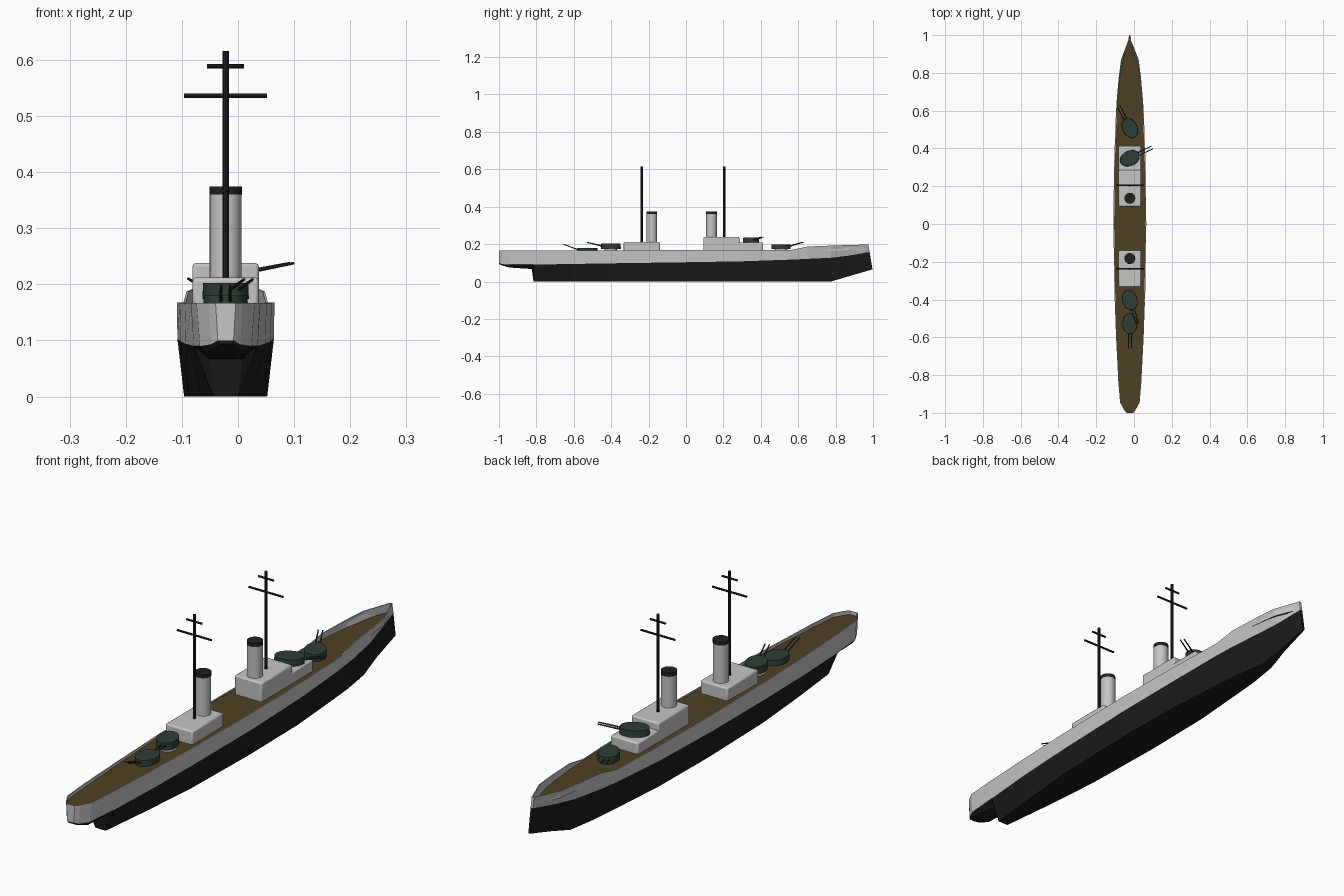
import bpy, bmesh, math
from mathutils import Vector

if "Cube" in bpy.data.objects:
    bpy.data.objects.remove(bpy.data.objects["Cube"])

CX = -0.022  # ship centre line


def material(name, rgb):
    m = bpy.data.materials.new(name)
    m.diffuse_color = (*rgb, 1)
    m.use_nodes = True
    m.node_tree.nodes["Principled BSDF"].inputs["Base Color"].default_value = m.diffuse_color
    return m


GREY = material("light grey paint", (0.56, 0.56, 0.56))
BLACK = material("black hull paint", (0.011, 0.011, 0.011))
DECK = material("brown deck", (0.078, 0.051, 0.016))
GREEN = material("dark green", (0.028, 0.048, 0.033))
DARK = material("dark metal", (0.014, 0.015, 0.015))


def finish(bm, name, *mats):
    bmesh.ops.recalc_face_normals(bm, faces=bm.faces)
    me = bpy.data.meshes.new(name)
    bm.to_mesh(me)
    bm.free()
    for m in mats:
        me.materials.append(m)
    ob = bpy.data.objects.new(name, me)
    bpy.context.collection.objects.link(ob)
    return ob


def smooth(ob):
    bpy.ops.object.select_all(action='DESELECT')
    ob.select_set(True)
    bpy.context.view_layer.objects.active = ob
    bpy.ops.object.shade_smooth_by_angle(angle=math.radians(35))


def rod(name, a, b, r, mat, sides=20, r2=None):
    a, b = Vector(a), Vector(b)
    bm = bmesh.new()
    bmesh.ops.create_cone(bm, cap_ends=True, segments=sides, radius1=r,
                          radius2=r if r2 is None else r2, depth=(b - a).length)
    ob = finish(bm, name, mat)
    ob.location = (a + b) / 2
    ob.rotation_mode = 'QUATERNION'
    ob.rotation_quaternion = (b - a).to_track_quat('Z', 'Y')
    smooth(ob)
    return ob


def block(name, half, y0, y1, z0, z1):
    bm = bmesh.new()
    bmesh.ops.create_cube(bm, size=1)
    for v in bm.verts:
        v.co = (CX + v.co.x * 2 * half, (y0 + y1) / 2 + v.co.y * (y1 - y0),
                (z0 + z1) / 2 + v.co.z * (z1 - z0))
    ob = finish(bm, name, GREY)
    bev = ob.modifiers.new("bevel", 'BEVEL')
    bev.width = 0.006
    bev.segments = 2
    smooth(ob)


# Hull stations: y, half widths (rim, waterline, keel), heights (rim, waterline, keel)
STATIONS = [
    (-1.0, .018, .014, .010, .167, .100, .094),
    (-.985, .030, .026, .020, .167, .093, .086),
    (-.945, .052, .046, .035, .167, .090, .075),
    (-.825, .062, .056, .030, .167, .090, .067),
    (-.815, .062, .057, .022, .167, .090, 0),
    (-.6, .073, .071, .045, .167, .094, 0),
    (-.35, .082, .080, .066, .167, .098, 0),
    (0, .087, .086, .074, .168, .103, 0),
    (.3, .084, .082, .070, .168, .108, 0),
    (.56, .075, .071, .050, .168, .117, 0),
    (.65, .070, .063, .042, .187, .121, 0),
    (.775, .059, .045, .022, .192, .127, 0),
    (.87, .047, .026, .010, .195, .138, .028),
    (.997, .005, .005, .004, .198, .158, .065),
]
bm = bmesh.new()
rings = []
for y, ht, hw, hb, zt, zw, zb in STATIONS:
    rake = 0.022 if y > 0.99 else 0
    deck_z = min(0.165, 0.152 + 0.012 * (y + 1))
    inner = max(ht - 0.004, 0.001)
    side = [(hb, y, zb), (hw, y - rake * .7, zw), (ht, y - rake, zt),
            (inner, y - rake, zt), (inner, y - rake, deck_z)]
    pts = side + [(-x, yy, z) for x, yy, z in reversed(side)]
    rings.append([bm.verts.new((CX + x, yy, z)) for x, yy, z in pts])
# Colours around the section: 0 grey, 1 black, 2 deck
BANDS = [1, 0, 0, 0, 2, 0, 0, 0, 1, 1]
for a, b in zip(rings, rings[1:]):
    for i, c in enumerate(BANDS):
        j = (i + 1) % 10
        bm.faces.new((a[i], a[j], b[j], b[i])).material_index = c
for r in (rings[0], rings[-1]):
    bm.faces.new((r[0], r[1], r[8], r[9])).material_index = 1
    bm.faces.new((r[1], r[2], r[7], r[8])).material_index = 0
finish(bm, "hull", GREY, BLACK, DECK)

# Superstructure
block("aft_deckhouse", 0.059, -0.333, -0.14, 0.15, 0.212)
block("forward_deckhouse", 0.059, 0.093, 0.285, 0.15, 0.238)
block("forward_turret_platform", 0.059, 0.27, 0.412, 0.15, 0.209)

# Funnels with black caps, and masts with two yards each
for tag, fy, my, base in (("aft", -0.183, -0.237, 0.2), ("forward", 0.136, 0.204, 0.22)):
    rod(tag + "_funnel", (CX, fy, base), (CX, fy, 0.361), 0.0285, GREY, 24)
    rod(tag + "_funnel_cap", (CX, fy, 0.360), (CX, fy, 0.374), 0.029, DARK, 24)
    rod(tag + "_mast", (CX, my, base), (CX, my, 0.616), 0.006, DARK, 10)
    for part, z, half in (("lower", 0.536, 0.074), ("upper", 0.589, 0.033)):
        rod(f"{tag}_{part}_yard", (CX - half, my, z), (CX + half, my, z), 0.004, DARK, 8)


def turret(name, y, z0, z1, heading, elevation, base):
    """Oval gun house with twin barrels; heading is clockwise from the bow."""
    h = math.radians(heading)
    fwd = Vector((math.sin(h), math.cos(h), 0))
    right = Vector((math.cos(h), -math.sin(h), 0))
    centre = Vector((CX, y, 0))
    bm = bmesh.new()
    bmesh.ops.create_cone(bm, cap_ends=True, segments=24, radius1=1, radius2=0.97, depth=1)
    for v in bm.verts:
        p = centre + right * v.co.x * 0.040 + fwd * v.co.y * 0.055
        p.z = (z0 + z1) / 2 + v.co.z * (z1 - z0)
        v.co = p
    smooth(finish(bm, name, GREEN))
    rod(name + "_barbette", centre + Vector((0, 0, base)),
        centre + Vector((0, 0, z0 + 0.002)), 0.034, GREY, 24)
    rise = math.tan(math.radians(elevation))
    zs = (z0 + z1) / 2 + 0.001
    for s, tag in ((-1, "left"), (1, "right")):
        start = centre + right * s * 0.008 + fwd * 0.045 + Vector((0, 0, zs))
        end = start + fwd * 0.086 + Vector((0, 0, 0.086 * rise))
        rod(f"{name}_{tag}_barrel", start, end, 0.0032, GREEN, 10, 0.0024)


turret("bow_turret", 0.508, 0.173, 0.199, -27, 15, 0.155)
turret("raised_bow_turret", 0.348, 0.209, 0.234, 64, 10, 0.2)
turret("raised_stern_turret", -0.402, 0.174, 0.202, 162, 13, 0.15)
turret("stern_turret", -0.527, 0.155, 0.180, 180, 20, 0.145)
